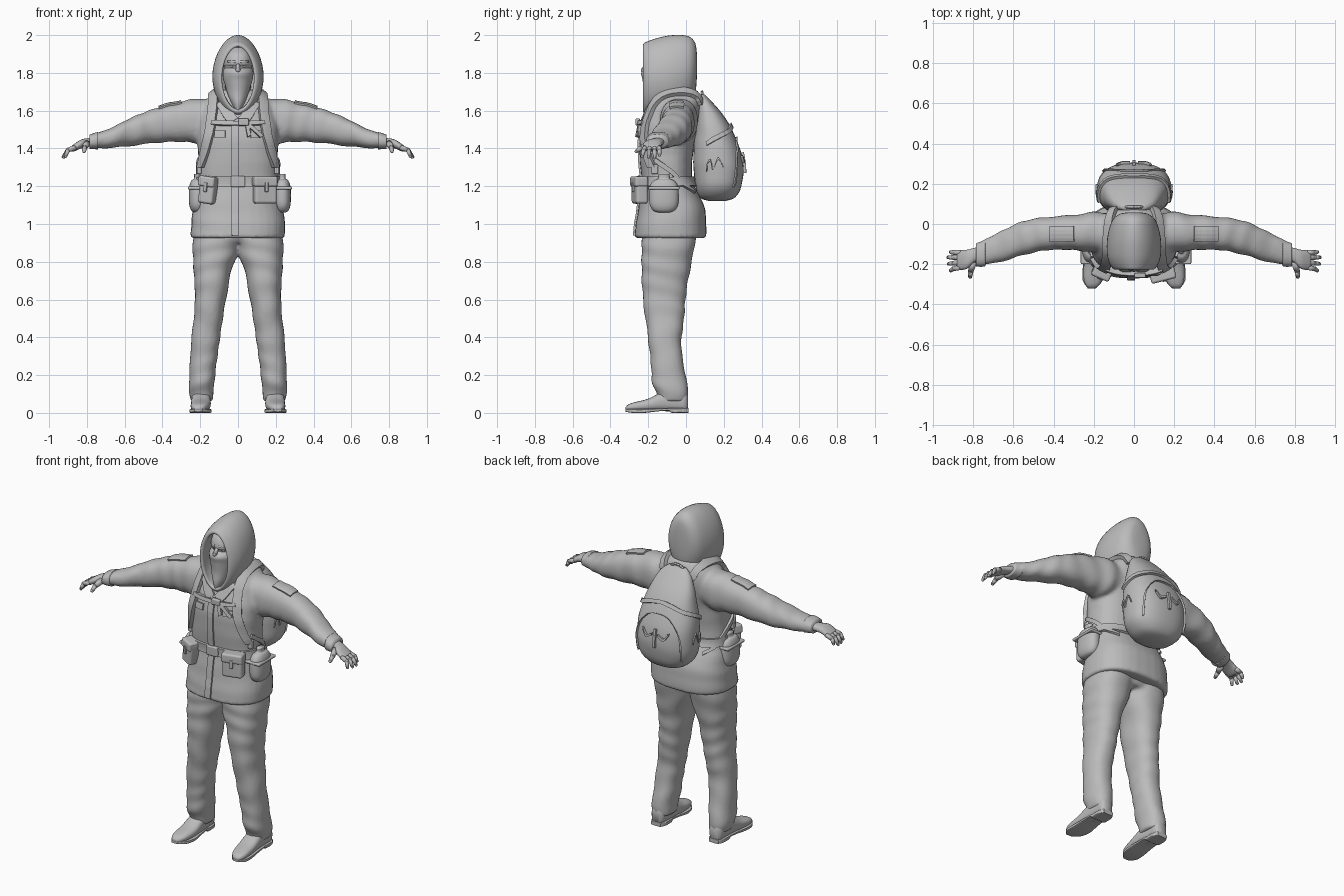
import bpy, bmesh, math
from mathutils import Vector, Matrix

cube = bpy.data.objects.get("Cube")
if cube:
    bpy.data.objects.remove(cube, do_unlink=True)

grey = bpy.data.materials.new("cloth grey")
grey.use_nodes = True
grey.diffuse_color = (0.5, 0.5, 0.5, 1)
grey.node_tree.nodes["Principled BSDF"].inputs["Base Color"].default_value = (0.5, 0.5, 0.5, 1)


def smooth_path(rows, steps):
    """Catmull-Rom resampling of rows of numbers."""
    out = []
    for i in range(len(rows) - 1):
        quad = [Vector(rows[max(0, min(len(rows) - 1, i + k))]) for k in (-1, 0, 1, 2)]
        p, q, r, s = quad
        for j in range(steps):
            t = j / steps
            out.append(q + (r - p) * (t / 2) + (p * 2 - q * 5 + r * 4 - s) * (t * t / 2)
                       + (q * 3 - p - r * 3 + s) * (t ** 3 / 2))
    return out + [Vector(rows[-1])]


def sym(pos, half, low, high):
    """Section centred on x = 0."""
    return (pos, -half, half, low, high)


def loft(bm, axis, rings, power=2.3, sides=32, steps=4, fold=0, freq=50):
    """Skin superellipse sections (position, min a, max a, min b, max b) along an axis."""
    loops = []
    for pos, a0, a1, b0, b1 in smooth_path(rings, steps):
        loop = []
        for k in range(sides):
            t = math.tau * k / sides
            c, s = math.cos(t), math.sin(t)
            grow = 1 + fold * math.sin(pos * freq + 2 * math.sin(t + pos * 9))
            a = (a0 + a1) / 2 + (a1 - a0) / 2 * grow * math.copysign(abs(c) ** (2 / power), c)
            b = (b0 + b1) / 2 + (b1 - b0) / 2 * grow * math.copysign(abs(s) ** (2 / power), s)
            co = [a, b]
            co.insert(axis, pos)
            loop.append(bm.verts.new(co))
        loops.append(loop)
    for one, two in zip(loops, loops[1:]):
        for k in range(sides):
            n = (k + 1) % sides
            bm.faces.new((one[k], one[n], two[n], two[k]))
    bm.faces.new(loops[0])
    bm.faces.new(loops[-1])


def mirror(bm):
    """Copy everything to the other side of x = 0."""
    dup = bmesh.ops.duplicate(bm, geom=bm.verts[:] + bm.edges[:] + bm.faces[:])
    verts = [g for g in dup["geom"] if isinstance(g, bmesh.types.BMVert)]
    bmesh.ops.scale(bm, vec=(-1, 1, 1), verts=verts)


def finish(name, bm, smooth=True, both=False, voxel=0):
    if both:
        mirror(bm)
    bmesh.ops.recalc_face_normals(bm, faces=bm.faces[:])
    for f in bm.faces:
        f.smooth = smooth
    mesh = bpy.data.meshes.new(name)
    bm.to_mesh(mesh)
    bm.free()
    obj = bpy.data.objects.new(name, mesh)
    bpy.context.collection.objects.link(obj)
    mesh.materials.append(grey)
    if voxel:
        mod = obj.modifiers.new("Fuse", 'REMESH')
        mod.mode, mod.voxel_size, mod.use_smooth_shade = 'VOXEL', voxel, True
        mod = obj.modifiers.new("Soften", 'SMOOTH')
        mod.factor, mod.iterations = 0.5, 3
    return obj


def ribbon(name, target, pts, across, width, both=False, thick=0.014):
    """Webbing laid on the surface of a target."""
    bm = bmesh.new()
    rows = []
    across = Vector(across).normalized() * width
    for p in smooth_path(pts, 6):
        rows.append([bm.verts.new(p + across * k) for k in (-0.5, -0.25, 0, 0.25, 0.5)])
    for one, two in zip(rows, rows[1:]):
        for k in range(4):
            bm.faces.new((one[k], one[k + 1], two[k + 1], two[k]))
    obj = finish(name, bm, False, both)
    wrap = obj.modifiers.new("Wrap", 'SHRINKWRAP')
    wrap.target, wrap.wrap_mode, wrap.offset = target, 'ABOVE_SURFACE', thick / 2
    solid = obj.modifiers.new("Thickness", 'SOLIDIFY')
    solid.thickness, solid.offset = thick, 0
    return obj


def box(name, at, size, turn=0, tilt=0, bevel=0.015):
    bm = bmesh.new()
    spin = Matrix.Rotation(turn, 4, 'Z') @ Matrix.Rotation(tilt, 4, 'Y')
    bmesh.ops.create_cube(bm, size=1, matrix=Matrix.Translation(at) @ spin @ Matrix.Diagonal((*size, 1)))
    obj = finish(name, bm)
    mod = obj.modifiers.new("Round", 'BEVEL')
    mod.width, mod.segments = bevel, 3
    obj.modifiers.new("Shading", 'WEIGHTED_NORMAL')
    return obj


def tube(bm, start, end, r0, r1):
    """Tapered round-ended finger."""
    a, b = Vector(start), Vector(end)
    turn = (b - a).to_track_quat('Z', 'Y').to_matrix().to_4x4()
    bmesh.ops.create_cone(bm, segments=10, radius1=r0, radius2=r1, depth=(b - a).length,
                          cap_ends=True, matrix=Matrix.Translation((a + b) / 2) @ turn)
    bmesh.ops.create_uvsphere(bm, u_segments=10, v_segments=6, radius=r1, matrix=Matrix.Translation(b))


# Trousers: two legs fused at the seat
bm = bmesh.new()
loft(bm, 2, [(.06, .135, .25, -.145, .01), (.1, .13, .258, -.155, .012), (.16, .125, .26, -.18, .005),
             (.25, .115, .255, -.185, -.01), (.36, .1, .25, -.197, -.025), (.5, .08, .235, -.215, -.01),
             (.62, .06, .228, -.23, 0), (.75, .035, .235, -.235, .02), (.87, -.005, .24, -.235, .045),
             (1, -.02, .235, -.23, .055)], fold=.025, steps=6)
mirror(bm)
loft(bm, 2, [sym(.9, .15, -.19, .03), sym(.95, .2, -.22, .055), sym(1, .2, -.22, .055)])
finish("trousers", bm, voxel=.011)

# Boots with separate soles
bm = bmesh.new()
loft(bm, 1, [(.01, .17, .225, .01, .1), (-.01, .155, .24, .005, .12), (-.06, .15, .243, .005, .13),
             (-.13, .145, .247, .01, .11), (-.2, .145, .25, .01, .075), (-.27, .157, .25, .01, .057),
             (-.305, .175, .24, .01, .045), (-.32, .195, .225, .015, .03)], power=2.6, sides=24)
finish("boots", bm, both=True)
bm = bmesh.new()
loft(bm, 1, [(.012, .165, .23, 0, .025), (-.02, .15, .245, 0, .025), (-.075, .15, .245, 0, .025),
             (-.09, .15, .247, .012, .025), (-.15, .145, .25, .008, .023), (-.22, .14, .255, 0, .02),
             (-.28, .155, .255, 0, .02), (-.32, .19, .23, .006, .02)], power=7, sides=24)
finish("boot_soles", bm, False, both=True)

# Coat body and sleeves fused into one garment
bm = bmesh.new()
loft(bm, 0, [(.1, -.12, .05, 1.47, 1.66), (.2, -.14, .06, 1.43, 1.665), (.3, -.13, .045, 1.435, 1.648),
             (.43, -.13, .035, 1.43, 1.615), (.55, -.155, .015, 1.415, 1.57), (.65, -.185, -.03, 1.405, 1.52),
             (.72, -.2, -.065, 1.4, 1.49), (.775, -.205, -.095, 1.402, 1.473)], fold=.03, steps=6, freq=60)
mirror(bm)
loft(bm, 2, [sym(.925, .25, -.275, .105), sym(1, .248, -.265, .108), sym(1.1, .235, -.25, .095),
             sym(1.2, .215, -.235, .045), sym(1.26, .21, -.237, .03), sym(1.4, .212, -.247, .04),
             sym(1.5, .215, -.238, .06), sym(1.6, .195, -.205, .08), sym(1.66, .16, -.175, .08),
             sym(1.71, .1, -.15, .06)], power=2.5, fold=.008)
coat = finish("coat", bm, voxel=.011)

# Sleeve cuffs
bm = bmesh.new()
loft(bm, 0, [(.74, -.21, -.08, 1.395, 1.488), (.76, -.213, -.087, 1.396, 1.482), (.785, -.211, -.096, 1.398, 1.474)])
finish("cuffs", bm, both=True)

# Hands
bm = bmesh.new()
loft(bm, 0, [(.75, -.19, -.11, 1.41, 1.46), (.79, -.188, -.118, 1.412, 1.455), (.83, -.222, -.128, 1.4, 1.447),
             (.865, -.228, -.132, 1.385, 1.425), (.88, -.22, -.14, 1.383, 1.413)], sides=20)
for y, tip, reach, drop in [(-.143, -.14, .912, 1.365), (-.167, -.166, .925, 1.355),
                            (-.192, -.198, .922, 1.355), (-.215, -.232, .912, 1.36)]:
    knuckle = (.9, y * .5 + tip * .5, 1.392)
    tube(bm, (.86, y, 1.405), knuckle, .014, .012)
    tube(bm, knuckle, (reach, tip, drop), .012, .009)
tube(bm, (.8, -.19, 1.425), (.812, -.235, 1.405), .02, .014)
tube(bm, (.812, -.235, 1.405), (.815, -.262, 1.385), .014, .01)
finish("hands", bm, both=True)

# Hood with a rolled rim and a recessed lining
bm = bmesh.new()
loft(bm, 1, [sym(.058, .03, 1.78, 1.9), sym(.048, .075, 1.69, 1.96), sym(.01, .112, 1.62, 1.995),
             sym(-.07, .133, 1.57, 2), sym(-.15, .134, 1.57, 1.985), sym(-.2, .12, 1.575, 1.968),
             sym(-.225, .1, 1.59, 1.955), sym(-.222, .085, 1.605, 1.938), sym(-.19, .088, 1.61, 1.94),
             sym(-.1, .09, 1.63, 1.94)], power=1.9, sides=40)
finish("hood", bm)

# Head, brow, nose, and cloth mask hanging to a point
bm = bmesh.new()
loft(bm, 2, [sym(1.62, .05, -.16, -.02), sym(1.7, .065, -.19, -.01), sym(1.78, .073, -.205, 0),
             sym(1.83, .074, -.2, 0), sym(1.85, .076, -.213, 0), sym(1.9, .07, -.195, 0), sym(1.935, .04, -.15, -.04)])
finish("head", bm)
bm = bmesh.new()
loft(bm, 2, [sym(1.6, .012, -.225, -.16), sym(1.64, .035, -.228, -.13), sym(1.7, .058, -.225, -.1),
             sym(1.76, .076, -.228, -.05), sym(1.8, .08, -.238, -.04), sym(1.825, .075, -.215, -.04)],
     power=1.8, fold=.02)
finish("face_mask", bm)
bm = bmesh.new()
tube(bm, (0, -.2, 1.85), (0, -.226, 1.815), .009, .013)
for side in (-1, 1):
    tube(bm, (side * .012, -.208, 1.858), (side * .052, -.188, 1.86), .008, .006)
    bmesh.ops.create_uvsphere(bm, u_segments=12, v_segments=8, radius=.012,
                              matrix=Matrix.Translation((side * .032, -.188, 1.838)))
finish("nose_and_eyes", bm)

# Coat trim: front placket, lapels, chest flaps and belt
ribbon("placket", coat, [(-.015, -.25, 1.57), (-.015, -.27, 1.4), (-.015, -.26, 1.2), (-.015, -.3, .935)],
       (1, 0, 0), .04, thick=.01)
ribbon("lapels", coat, [(.025, -.25, 1.55), (.06, -.24, 1.6), (.1, -.2, 1.66)], (1, 0, -.7), .06, True)
ribbon("chest_flaps", coat, [(.07, -.26, 1.48), (.13, -.25, 1.48)], (0, 0, 1), .04, True, .01)
ribbon("sleeve_pockets", coat, [(.3, -.05, 1.65), (.42, -.05, 1.62)], (0, 1, 0), .08, True, .01)
loop = [(.23 * math.sin(math.tau * k / 24), -.1 - .16 * math.cos(math.tau * k / 24), 1.225) for k in range(25)]
ribbon("belt", coat, loop, (0, 0, 1), .05)
box("belt_buckle", (0, -.247, 1.225), (.075, .02, .058), bevel=.006)

# Belt pouches with flaps
for name, x, y, wide, turn, tilt in [("left_pouch", .142, -.245, .12, .25, 0), ("right_pouch", -.158, -.235, .085, -.4, .14)]:
    box(name, (x, y, 1.175), (wide, .065, .135), turn, tilt)
    box(name + "_flap", (x, y - .004, 1.225), (wide + .008, .07, .055), turn, tilt, .012)
    out = Vector((math.sin(turn), -math.cos(turn), 0)) * .036
    box(name + "_tab", Vector((x, y, 1.195)) + out, (.018, .014, .05), turn, tilt, .003)

# Hip flasks
for name, x in [("left_flask", .235), ("right_flask", -.215)]:
    bm = bmesh.new()
    loft(bm, 2, [(z, x - .045 * k, x + .045 * k, -.117 - .078 * k, -.117 + .078 * k) for z, k in
                 [(1.06, .3), (1.07, .7), (1.1, .95), (1.15, 1), (1.2, .95), (1.23, .7), (1.24, .4), (1.265, .38)]])
    finish(name, bm)
    box(name + "_band", (x, -.117, 1.19), (.1, .165, .016), bevel=.006)

# Backpack
bm = bmesh.new()
loft(bm, 2, [sym(1.122, .05, .12, .21), sym(1.14, .12, .075, .26), sym(1.2, .172, .05, .293),
             sym(1.3, .185, .04, .305), sym(1.4, .18, .04, .285), sym(1.5, .16, .05, .243),
             sym(1.58, .135, .055, .195), sym(1.65, .1, .06, .135), sym(1.685, .06, .065, .1)], power=2.4, fold=.006)
pack = finish("backpack", bm)
ribbon("lid_edge", pack, [(-.2, .1, 1.43), (-.14, .24, 1.5), (0, .27, 1.54), (.14, .24, 1.5), (.2, .1, 1.43)],
       (0, -.3, 1), .025)
ribbon("pocket_edge", pack, [(-.15, .26, 1.2), (-.14, .27, 1.35), (-.08, .29, 1.45), (0, .29, 1.47),
                             (.08, .29, 1.45), (.14, .27, 1.35), (.15, .26, 1.2)], (0, 1, .6), .02, thick=.01)
ribbon("pocket_tabs", pack, [(.09, .31, 1.37), (.06, .31, 1.33), (.02, .32, 1.35)], (0, 0, 1), .015, True)
ribbon("pack_zip", pack, [(0, .3, 1.38), (0, .31, 1.27)], (1, 0, 0), .015)
ribbon("side_lacing", pack, [(.2, .09, 1.28), (.2, .12, 1.34), (.2, .14, 1.29), (.2, .17, 1.35), (.2, .2, 1.3)],
       (0, 0, 1), .012, True, .008)

# Carry loop on the pack
bm = bmesh.new()
arc = [Vector((.045 * math.cos(a), .085, 1.665 + .035 * math.sin(a))) for a in [math.pi * k / 8 for k in range(9)]]
for a, b in zip(arc, arc[1:]):
    tube(bm, a, b, .007, .007)
finish("carry_loop", bm)

# Harness: shoulder straps, lower webbing and sternum strap
ribbon("shoulder_straps", coat, [(.1, .1, 1.63), (.12, .05, 1.69), (.13, -.06, 1.7), (.135, -.15, 1.67),
                                 (.15, -.22, 1.6), (.165, -.25, 1.5), (.185, -.23, 1.4), (.205, -.18, 1.3)],
       (1, .3, 0), .06, True, .022)
ribbon("lower_webbing", coat, [(.22, -.17, 1.34), (.23, -.08, 1.28), (.22, 0, 1.22), (.16, .08, 1.19)],
       (0, .4, 1), .025, True)
ribbon("sternum_strap", coat, [(-.15, -.25, 1.545), (-.07, -.27, 1.54), (.07, -.27, 1.54), (.15, -.25, 1.545)],
       (0, 0, 1), .024, thick=.03)
box("sternum_buckle", (.03, -.256, 1.54), (.055, .024, .036), bevel=.006)
for name, x, end in [("left_tail", .06, .13), ("right_tail", .05, .06)]:
    ribbon(name, coat, [(x, -.27, 1.53), ((x + end) / 2, -.27, 1.5), (end, -.26, 1.465)], (1, 0, .6), .022, thick=.026)
for side in (-1, 1):
    box("strap_buckle", (side * .205, -.165, 1.29), (.024, .035, .05), bevel=.006)
